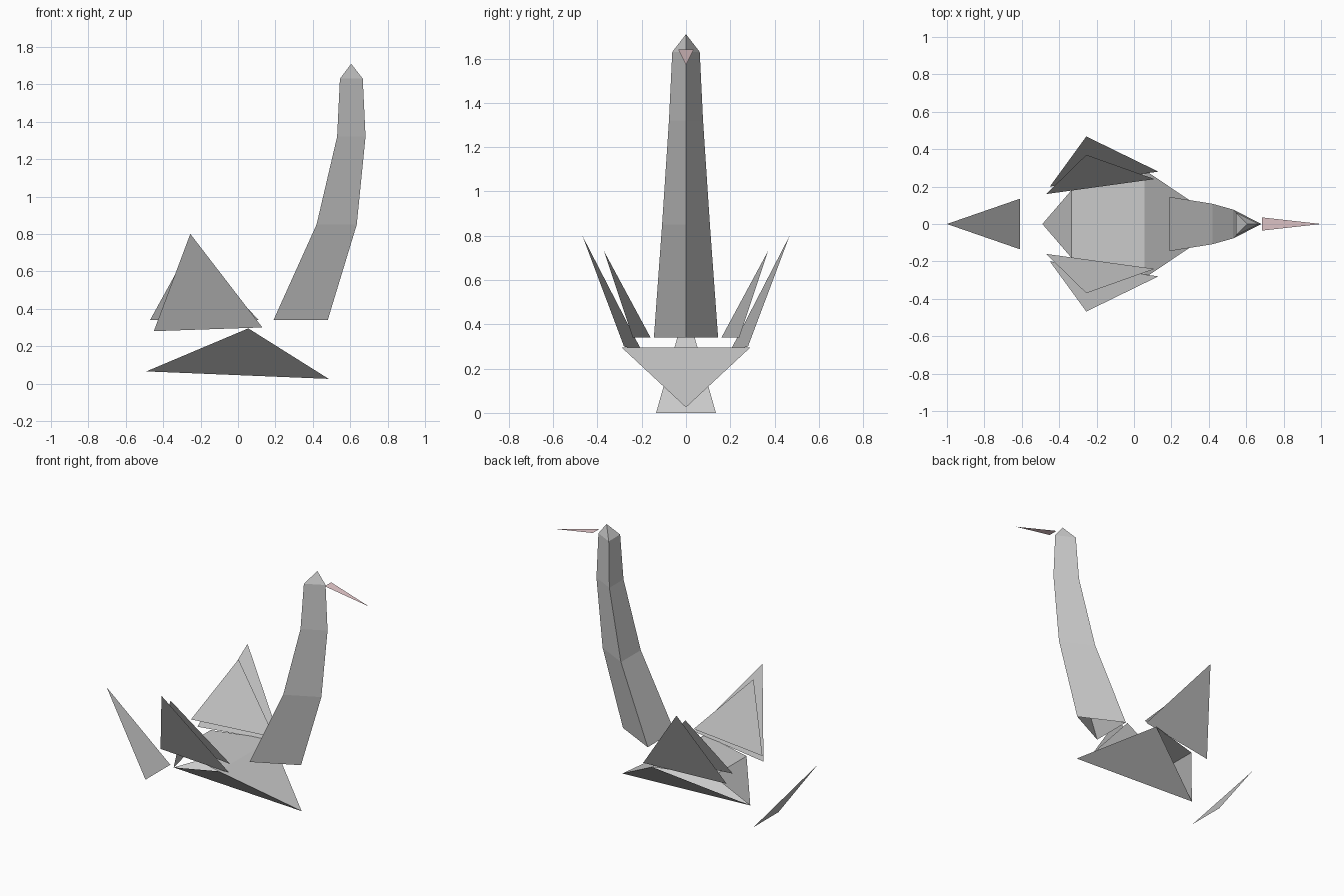
import bpy, bmesh

if "Cube" in bpy.data.objects:
    bpy.data.objects.remove(bpy.data.objects["Cube"])


def paper(name, verts, faces):
    """Flat-faced sheet object from a few corner points."""
    bm = bmesh.new()
    vs = [bm.verts.new(v) for v in verts]
    for f in faces:
        bm.faces.new([vs[i] for i in f])
    bmesh.ops.recalc_face_normals(bm, faces=bm.faces)
    mesh = bpy.data.meshes.new(name)
    bm.to_mesh(mesh)
    bm.free()
    ob = bpy.data.objects.new(name, mesh)
    bpy.context.collection.objects.link(ob)
    return ob


# Body: keel-folded sides, bow flap, deck and stern flap (open at rear sides)
paper("body",
      [(0.485, 0, 0.025), (-0.49, 0, 0.065),
       (0.055, -0.29, 0.295), (0.055, 0.29, 0.295),
       (-0.335, 0.18, 0.295), (-0.335, -0.18, 0.295)],
      [(0, 2, 1), (0, 1, 3), (0, 3, 2), (2, 3, 4, 5), (1, 5, 4)])

# Neck: triangular tube, open at the bottom, pointed head on top
# each section: z, back x, front x, half width
sections = [(0.34, 0.19, 0.48, 0.145), (0.85, 0.42, 0.635, 0.108),
            (1.32, 0.53, 0.682, 0.077), (1.63, 0.545, 0.667, 0.062)]
verts, faces = [], []
for z, back, front, w in sections:
    verts += [(back, -w, z), (front, 0, z), (back, w, z)]
for s in range(len(sections) - 1):
    for i in range(3):
        a, b = s * 3 + i, s * 3 + (i + 1) % 3
        faces.append((a, b, b + 3, a + 3))
verts.append((0.605, 0, 1.71))
top = len(verts) - 1
faces += [(top - 3 + i, top - 3 + (i + 1) % 3, top) for i in range(3)]
paper("neck_and_head", verts, faces)

# Wings: an outer and an inner triangle on each side
wings = {"outer_wing": [(-0.45, 0.20, 0.28), (0.13, 0.28, 0.30), (-0.255, 0.468, 0.80)],
         "inner_wing": [(-0.47, 0.16, 0.34), (0.11, 0.24, 0.34), (-0.255, 0.37, 0.73)]}
for name, pts in wings.items():
    for side, sign in (("right", -1), ("left", 1)):
        order = (0, 1, 2) if sign < 0 else (2, 1, 0)
        paper(f"{name}_{side}", [(x, sign * y, z) for x, y, z in pts], [order])

# Tail: single raised triangle
paper("tail", [(-0.61, -0.135, 0), (-0.61, 0.135, 0), (-1, 0, 0.48)], [(0, 1, 2)])

# Beak: thin pink triangle
beak = paper("beak", [(0.685, -0.035, 1.64), (0.685, 0.035, 1.64), (1.0, 0, 1.57)], [(0, 2, 1)])
pink = bpy.data.materials.new("beak_pink")
pink.diffuse_color = (0.8, 0.6, 0.62, 1)
pink.use_nodes = True
pink.node_tree.nodes["Principled BSDF"].inputs["Base Color"].default_value = pink.diffuse_color
beak.data.materials.append(pink)
